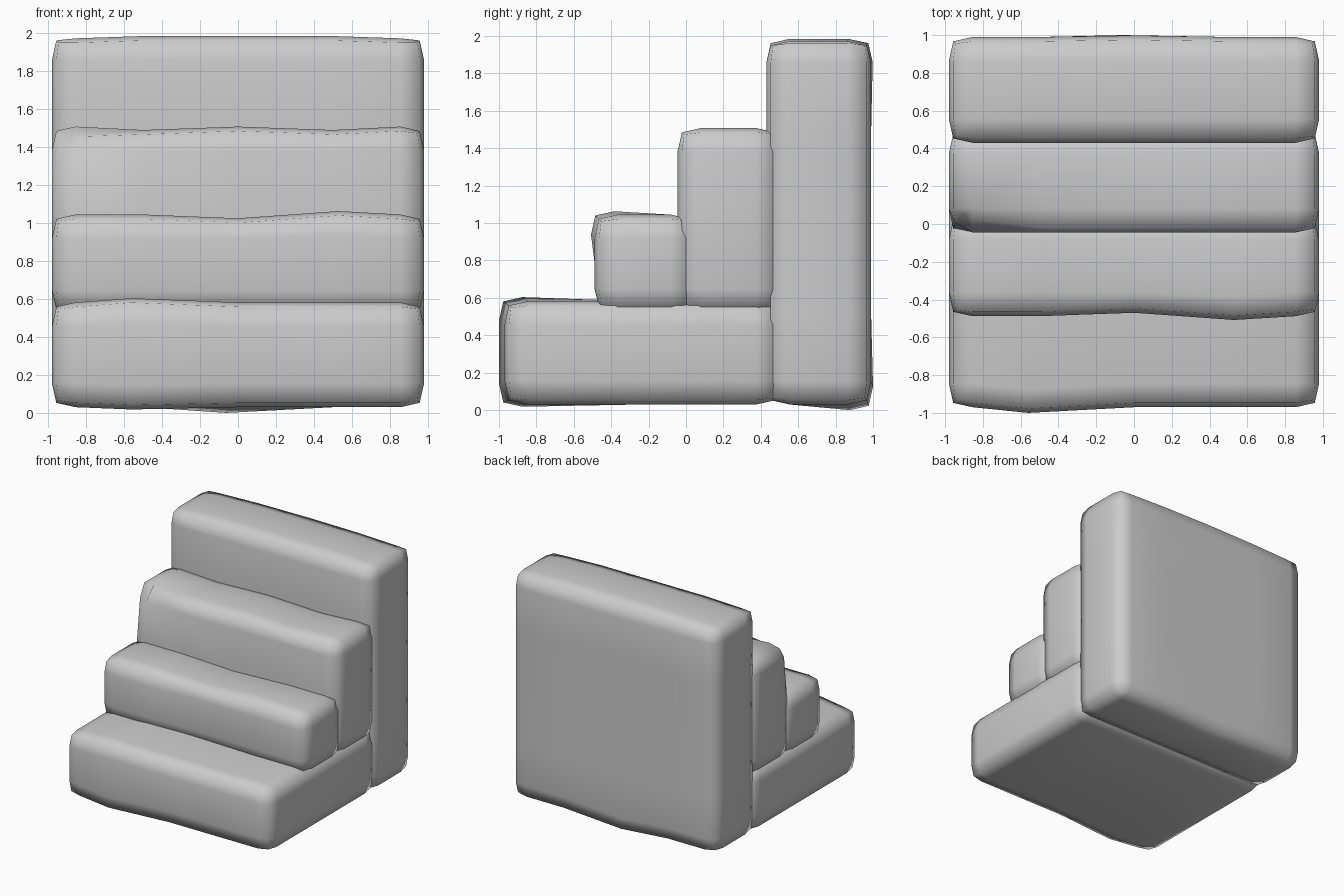
import bpy, bmesh
from mathutils import Vector

if "Cube" in bpy.data.objects:
    bpy.data.objects.remove(bpy.data.objects["Cube"])

X = 0.98        # half width shared by every slab
BAND = 0.125    # width of the softened border
INSET = 0.023   # how far the edges are worn in


def axis_cuts(lo, hi, extra):
    return [lo + BAND, hi - BAND] + extra


def slab(name, y, z, ycuts=(), zcuts=(), dents=()):
    """Worn stone slab; dents are (place, reach, shift), None in place = any."""
    lo, hi = Vector((-X, y[0], z[0])), Vector((X, y[1], z[1]))
    bm = bmesh.new()
    bmesh.ops.create_cube(bm, size=1)
    for v in bm.verts:
        v.co = Vector([(lo[i] + hi[i]) / 2 + v.co[i] * (hi[i] - lo[i]) for i in range(3)])
    # border and middle loops
    extras = ([-0.5, 0, 0.5], list(ycuts), list(zcuts))
    for i in range(3):
        normal = Vector((0, 0, 0))
        normal[i] = 1
        for c in axis_cuts(lo[i], hi[i], extras[i]):
            point = Vector((0, 0, 0))
            point[i] = c
            bmesh.ops.bisect_plane(bm, geom=bm.verts[:] + bm.edges[:] + bm.faces[:],
                                   plane_co=point, plane_no=normal)
    # pull edges and corners inward
    moves = []
    for v in bm.verts:
        d = Vector((0, 0, 0))
        for i in range(3):
            if abs(v.co[i] - lo[i]) < 1e-4:
                d[i] = 1
            elif abs(v.co[i] - hi[i]) < 1e-4:
                d[i] = -1
        n = sum(abs(c) for c in d)
        if n >= 2:
            d *= INSET if n == 2 else INSET * 1.5
        else:
            d *= 0
        # chips and wobbles
        for place, reach, shift in dents:
            if all(p is None or abs(v.co[i] - p) < reach for i, p in enumerate(place)):
                d += Vector(shift)
        moves.append((v, d))
    for v, d in moves:
        v.co += d
    bmesh.ops.recalc_face_normals(bm, faces=bm.faces[:])
    for f in bm.faces:
        f.smooth = True
    me = bpy.data.meshes.new(name)
    bm.to_mesh(me)
    bm.free()
    ob = bpy.data.objects.new(name, me)
    bpy.context.collection.objects.link(ob)
    return ob


# lowest step, with a ridge on the front left
slab("bottom_step", (-0.97, 0.50), (0.03, 0.582), ycuts=[-0.25], dents=[
    ((-0.5, -0.97, None), 0.14, (-0.06, -0.03, 0)),
    ((-0.5, -0.90, 0.56), 0.14, (0, 0, 0.022)),
    ((-0.5, -0.90, 0.03), 0.14, (0, 0, -0.012)),
])
# second step, sagging in the middle and raised on the right
slab("second_step", (-0.488, 0.045), (0.52, 1.045), zcuts=[0.78], dents=[
    ((0, None, 1.045), 0.05, (0, 0, -0.02)),
    ((0, -0.488, None), 0.05, (0, 0.018, 0)),
    ((0.5, -0.42, 1.0), 0.14, (0.03, -0.02, 0.018)),
])
# third step, wavy top and chipped front left corner
slab("third_step", (-0.045, 0.50), (0.52, 1.508), zcuts=[1.0], dents=[
    ((-0.5, None, 1.508), 0.05, (0, 0, -0.018)),
    ((0.5, None, 1.508), 0.05, (0, 0, -0.018)),
    ((-X, -0.045, 1.508), 0.02, (0.05, 0.06, -0.06)),
    ((-0.855, -0.045, 1.508), 0.02, (0, 0.04, -0.03)),
    ((-X, -0.045, 1.383), 0.02, (0.01, 0.03, 0)),
])
# tall back slab, with a bulge at the lower back
slab("back_slab", (0.43, 0.99), (0.03, 1.985), zcuts=[0.5, 1.0, 1.5], dents=[
    ((0, 0.93, 0.09), 0.1, (-0.06, 0.01, -0.03)),
    ((0, 0.99, 1.9), 0.12, (0, 0.008, 0)),
    ((-0.85, None, 1.985), 0.03, (0, 0, -0.012)),
    ((0.855, None, 1.985), 0.03, (0, 0, -0.012)),
])
